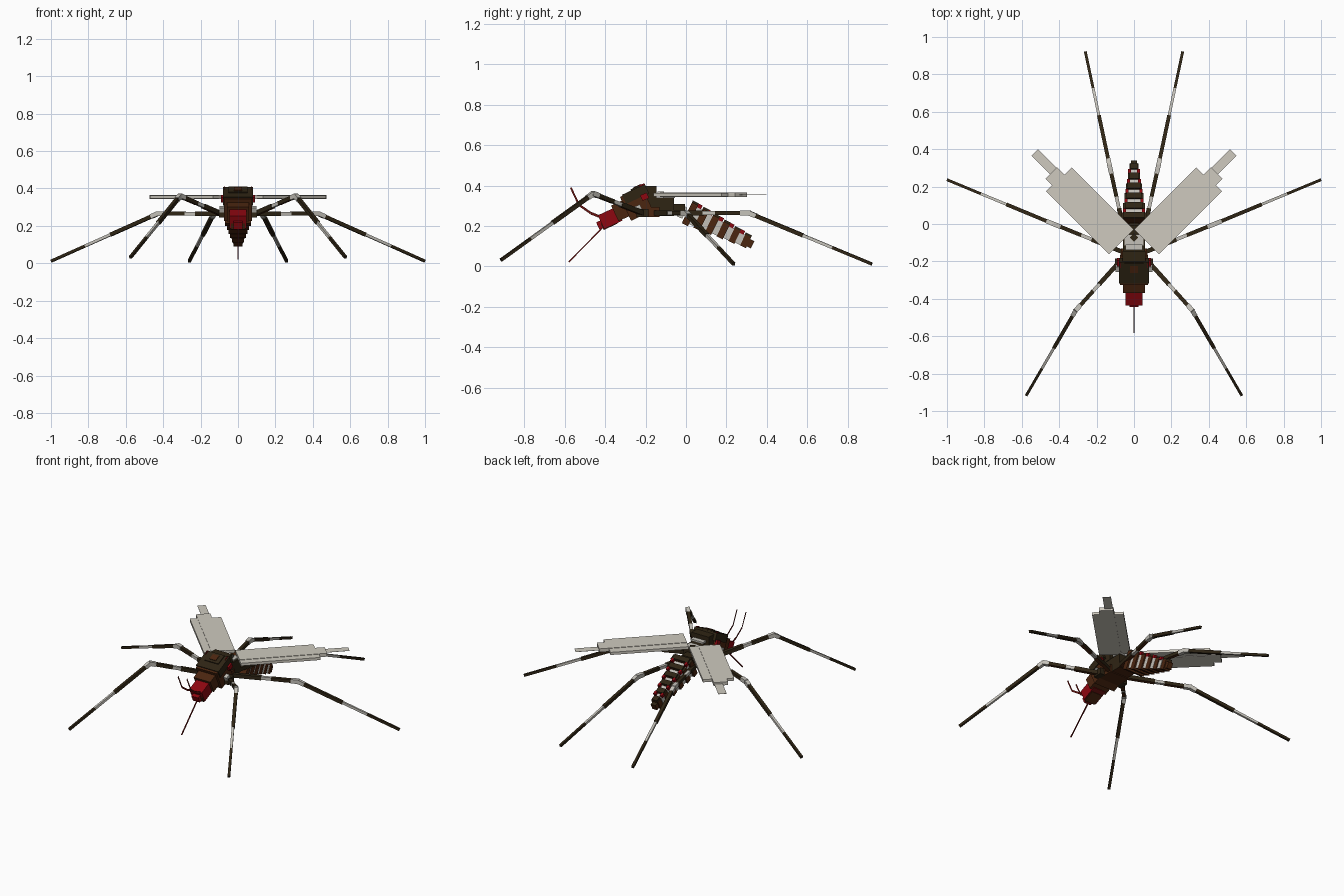
import bpy, math
from mathutils import Vector, Matrix

if "Cube" in bpy.data.objects:
    bpy.data.objects.remove(bpy.data.objects["Cube"])


def material(name, rgb):
    m = bpy.data.materials.new(name)
    m.diffuse_color = (*rgb, 1)
    m.use_nodes = True
    m.node_tree.nodes["Principled BSDF"].inputs["Base Color"].default_value = m.diffuse_color
    return m


DARK = material("dark brown", (0.028, 0.018, 0.007))
BROWN = material("red brown", (0.070, 0.019, 0.005))
RED = material("blood red", (0.27, 0.002, 0.005))
MAROON = material("maroon", (0.14, 0.006, 0.005))
PALE = material("pale grey", (0.55, 0.53, 0.48))
WING = material("wing grey", (0.62, 0.59, 0.52))


def box(name, size, matrix, mat, top=None, bottom=None):
    """Box with the given full size, placed by a matrix; top and bottom may differ in colour."""
    x, y, z = (s / 2 for s in size)
    verts = [(i * x, j * y, k * z) for i in (-1, 1) for j in (-1, 1) for k in (-1, 1)]
    faces = [(0, 1, 3, 2), (4, 6, 7, 5), (0, 4, 5, 1), (2, 3, 7, 6), (0, 2, 6, 4), (1, 5, 7, 3)]
    me = bpy.data.meshes.new(name)
    me.from_pydata([matrix @ Vector(v) for v in verts], [], faces)
    for m in (mat, top or mat, bottom or mat):
        me.materials.append(m)
    me.polygons[4].material_index = 2
    me.polygons[5].material_index = 1
    ob = bpy.data.objects.new(name, me)
    bpy.context.collection.objects.link(ob)
    return ob


def block(name, y, z, size, mat, tilt=0, x=0, top=None, bottom=None):
    """Body block, pitched about x by tilt degrees; mirrored when x is set."""
    for s in ((1, -1) if x else (1,)):
        m = Matrix.Translation((s * x, y, z)) @ Matrix.Rotation(math.radians(tilt), 4, 'X')
        box(name, size, m, mat, top, bottom)


def rod(name, a, b, width, mat, bottom=None, thin=None):
    """Square rod from a to b, or a flat strip when thin is set."""
    a, b = Vector(a), Vector(b)
    m = Matrix.Translation((a + b) / 2) @ (b - a).to_track_quat('Y', 'Z').to_matrix().to_4x4()
    box(name, (thin or width, (b - a).length, width), m, mat, None, bottom)


# Thorax
block("thorax_front", -0.245, 0.310, (0.15, 0.12, 0.13), BROWN, 25)
block("thorax_hump", -0.25, 0.358, (0.162, 0.125, 0.050), DARK, 25)
block("thorax_crest", -0.237, 0.384, (0.10, 0.07, 0.026), DARK, 25)
block("crest_spot", -0.2425, 0.397, (0.045, 0.04, 0.005), BROWN, 25)
block("thorax_top", -0.185, 0.367, (0.125, 0.08, 0.06), DARK)
block("thorax_rear", -0.135, 0.295, (0.12, 0.15, 0.09), DARK, bottom=BROWN)
block("thorax_belly", -0.20, 0.27, (0.14, 0.14, 0.05), BROWN)
block("thorax_stripe", -0.125, 0.366, (0.09, 0.03, 0.012), PALE)
block("wing_root_plate", -0.085, 0.342, (0.10, 0.06, 0.008), PALE)
diamond = Matrix.Translation((0, -0.072, 0.348)) @ Matrix.Rotation(math.pi / 4, 4, 'Z')
box("root_diamond", (0.032, 0.032, 0.006), diamond, DARK)
block("side_red", -0.205, 0.345, (0.016, 0.035, 0.03), RED, 25, 0.084)
block("side_pale", -0.235, 0.285, (0.03, 0.03, 0.035), PALE, 25, 0.083)
block("side_hip", -0.215, 0.265, (0.035, 0.06, 0.04), DARK, 0, 0.085)
block("waist", -0.04, 0.285, (0.07, 0.07, 0.05), DARK)
block("waist_band", -0.02, 0.27, (0.055, 0.03, 0.06), PALE, -25, top=DARK)
block("fur_strip", -0.215, 0.392, (0.002, 0.03, 0.03), RED, 25, 0.07)

# Head
block("neck", -0.325, 0.275, (0.12, 0.06, 0.085), BROWN, 25)
block("neck_collar", -0.315, 0.31, (0.10, 0.06, 0.03), MAROON, 25)
block("head", -0.375, 0.24, (0.09, 0.10, 0.075), RED, 25, bottom=MAROON)
block("head_cap", -0.355, 0.275, (0.065, 0.05, 0.025), RED, 25)
block("head_chin", -0.38, 0.212, (0.075, 0.075, 0.035), BROWN, 25)
block("snout", -0.418, 0.208, (0.05, 0.04, 0.04), RED, 25, bottom=MAROON)
rod("proboscis", (0, -0.42, 0.185), (0, -0.58, 0.022), 0.006, MAROON)
ANTENNA = [(0.032, -0.41, 0.24), (0.032, -0.47, 0.263), (0.032, -0.53, 0.305), (0.032, -0.57, 0.39)]
for s in (1, -1):
    pts = [(s * x, y, z) for x, y, z in ANTENNA]
    for i in range(3):
        rod("antenna", pts[i], pts[i + 1], 0.013 - 0.002 * i, MAROON, thin=0.001)

# Abdomen: tapering dark-backed segments with pale bands between
TILT = math.radians(-26)
base = Matrix.Translation((0, 0.0, 0.268)) @ Matrix.Rotation(TILT, 4, 'X')
N, PITCH = 6, 0.061
for i in range(N):
    w, h = 0.138 - 0.018 * i, 0.115 - 0.011 * i
    y = 0.022 + i * PITCH
    place = lambda x, yy, z: base @ Matrix.Translation((x, yy, z))
    box("abdomen_segment", (w, 0.034, h), place(0, y, 0), BROWN, top=DARK)
    box("abdomen_back_plate", (w * 0.8, 0.034, 0.012), place(0, y, h / 2 + 0.004), DARK)
    if i < N - 1:
        box("abdomen_band", (w * 0.82, 0.03, h * 0.8), place(0, y + 0.031, 0), PALE, bottom=BROWN)
        for s in (1, -1):
            box("abdomen_red_spot", (0.016, 0.022, 0.02),
                place(s * w * 0.36, y + 0.027, h / 2 - 0.001), RED)
box("abdomen_tip", (0.034, 0.03, 0.04), base @ Matrix.Translation((0, 0.352, 0)), BROWN, top=DARK)

# Wings: stepped planks, each (u0, u1, v0, v1, thickness)
PLANKS = [(-0.02, 0.448, 0.022, 0.078, 0.017), (-0.02, 0.505, 0.077, 0.163, 0.022),
          (-0.02, 0.457, 0.162, 0.208, 0.017), (0.45, 0.645, 0.08, 0.130, 0.001)]
for s in (1, -1):
    for u0, u1, v0, v1, t in PLANKS:
        u, v, r = (u0 + u1) / 2, (v0 + v1) / 2, math.sqrt(0.5)
        m = Matrix.Translation((s * (u + v) * r, (u - v) * r, 0.355))
        box("wing_plank", (u1 - u0, v1 - v0, t), m @ Matrix.Rotation(s * math.pi / 4, 4, 'Z'), WING)

# Legs: banded upper and lower parts with a pale knee
LEGS = {"front_leg": ((0.085, -0.21, 0.262), (0.31, -0.46, 0.36), (0.575, -0.915, 0.032)),
        "middle_leg": ((0.06, -0.15, 0.265), (0.43, 0.0, 0.265), (0.998, 0.236, 0.012)),
        "hind_leg": ((0.04, -0.10, 0.265), (0.13, 0.31, 0.265), (0.26, 0.92, 0.012))}
UPPER = [(0, 0.45, 0.024, DARK), (0.45, 0.6, 0.019, PALE), (0.6, 0.9, 0.021, DARK), (0.9, 1.02, 0.025, PALE)]
LOWER = [(0, 0.06, 0.024, PALE), (0.06, 0.44, 0.020, DARK), (0.44, 0.68, 0.015, PALE), (0.68, 1, 0.015, DARK)]
for name, joints in LEGS.items():
    for s in (1, -1):
        hip, knee, foot = (Vector((s * x, y, z)) for x, y, z in joints)
        for a, b, bands in ((hip, knee, UPPER), (knee, foot, LOWER)):
            for t0, t1, w, mat in bands:
                under = BROWN if mat is DARK and bands is UPPER else None
                rod(name, a.lerp(b, t0), a.lerp(b, t1), w, mat, under)
